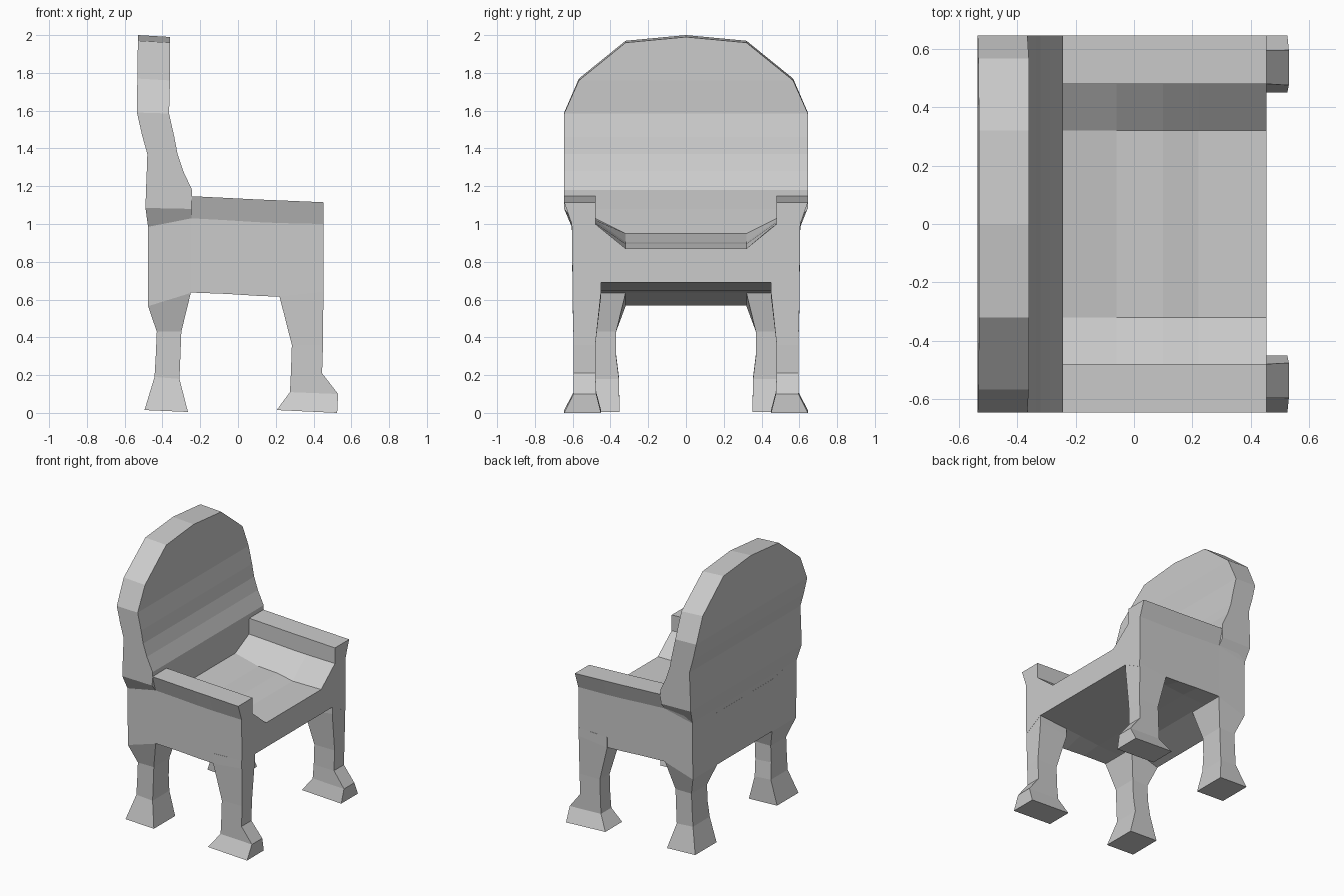
import bpy, bmesh


def loft(name, rings, mirror=False):
    """Skin a list of equal-length closed rings and cap both ends."""
    bm = bmesh.new()
    rows = [[bm.verts.new(p) for p in ring] for ring in rings]
    n = len(rows[0])
    for a, b in zip(rows, rows[1:]):
        for i in range(n):
            j = (i + 1) % n
            bm.faces.new((a[i], a[j], b[j], b[i]))
    bm.faces.new(rows[0])
    bm.faces.new(rows[-1])
    bmesh.ops.remove_doubles(bm, verts=bm.verts, dist=0.0001)
    bmesh.ops.recalc_face_normals(bm, faces=bm.faces)
    me = bpy.data.meshes.new(name)
    bm.to_mesh(me)
    bm.free()
    ob = bpy.data.objects.new(name, me)
    bpy.context.collection.objects.link(ob)
    if mirror:
        m = ob.modifiers.new("Mirror", 'MIRROR')
        m.use_axis = (False, True, False)
    return ob


def slab(xb, xf, y0, y1, zb, zf):
    """Rectangular ring, tilted from its back height to its front height."""
    return [(xb, y0, zb), (xf, y0, zf), (xf, y1, zf), (xb, y1, zb)]


def body_ring(x, seat, edge, arm, flare, side, under):
    """Trough-shaped section across the chair at x."""
    half = [(0.32, seat), (0.48, edge), (0.48, arm), (flare, arm),
            (0.605, edge), (0.60, side), (0.45, under)]
    return ([(x, y, z) for y, z in half] +
            [(x, -y, z) for y, z in reversed(half)])


# Seat, arms, side panels and apron
loft("seat_and_arms", [
    body_ring(0.453, 0.87, 1.00, 1.115, 0.645, 0.61, 0.69),
    body_ring(0.22, 0.87, 1.005, 1.125, 0.645, 0.615, 0.67),
    body_ring(0.10, 0.895, 1.01, 1.13, 0.645, 0.62, 0.66),
    body_ring(-0.06, 0.905, 1.02, 1.138, 0.645, 0.63, 0.645),
    body_ring(-0.245, 0.95, 1.03, 1.147, 0.645, 0.637, 0.637),
    body_ring(-0.476, 0.95, 0.98, 1.00, 0.60, 0.568, 0.568),
])

# Curved backrest: back x, front x, half width, back z, front z
back = [
    (-0.475, -0.247, 0.603, 0.93, 0.93),
    (-0.476, -0.247, 0.605, 0.985, 1.03),
    (-0.49, -0.247, 0.645, 1.085, 1.08),
    (-0.487, -0.243, 0.645, 1.18, 1.18),
    (-0.483, -0.29, 0.645, 1.28, 1.28),
    (-0.48, -0.32, 0.645, 1.37, 1.37),
    (-0.508, -0.337, 0.645, 1.47, 1.46),
    (-0.535, -0.365, 0.645, 1.59, 1.585),
    (-0.533, -0.36, 0.567, 1.77, 1.76),
    (-0.53, -0.36, 0.32, 1.97, 1.96),
    (-0.53, -0.36, 0.0, 2.0, 1.99),
]
loft("backrest", [slab(xb, xf, -w, w, zb, zf) for xb, xf, w, zb, zf in back])

# Front legs with flared feet
loft("front_legs", [slab(*r) for r in [
    (0.22, 0.452, 0.45, 0.602, 0.69, 0.70),
    (0.22, 0.452, 0.45, 0.602, 0.615, 0.64),
    (0.285, 0.45, 0.48, 0.595, 0.36, 0.36),
    (0.28, 0.445, 0.48, 0.595, 0.21, 0.21),
    (0.275, 0.53, 0.475, 0.595, 0.11, 0.10),
    (0.205, 0.525, 0.45, 0.645, 0.015, 0.0),
]], mirror=True)

# Back legs
loft("back_legs", [slab(*r) for r in [
    (-0.474, -0.25, 0.32, 0.60, 0.62, 0.68),
    (-0.476, -0.25, 0.32, 0.60, 0.565, 0.635),
    (-0.43, -0.30, 0.37, 0.55, 0.43, 0.43),
    (-0.435, -0.305, 0.37, 0.55, 0.31, 0.30),
    (-0.442, -0.31, 0.355, 0.55, 0.19, 0.18),
    (-0.495, -0.265, 0.352, 0.60, 0.015, 0.005),
]], mirror=True)
